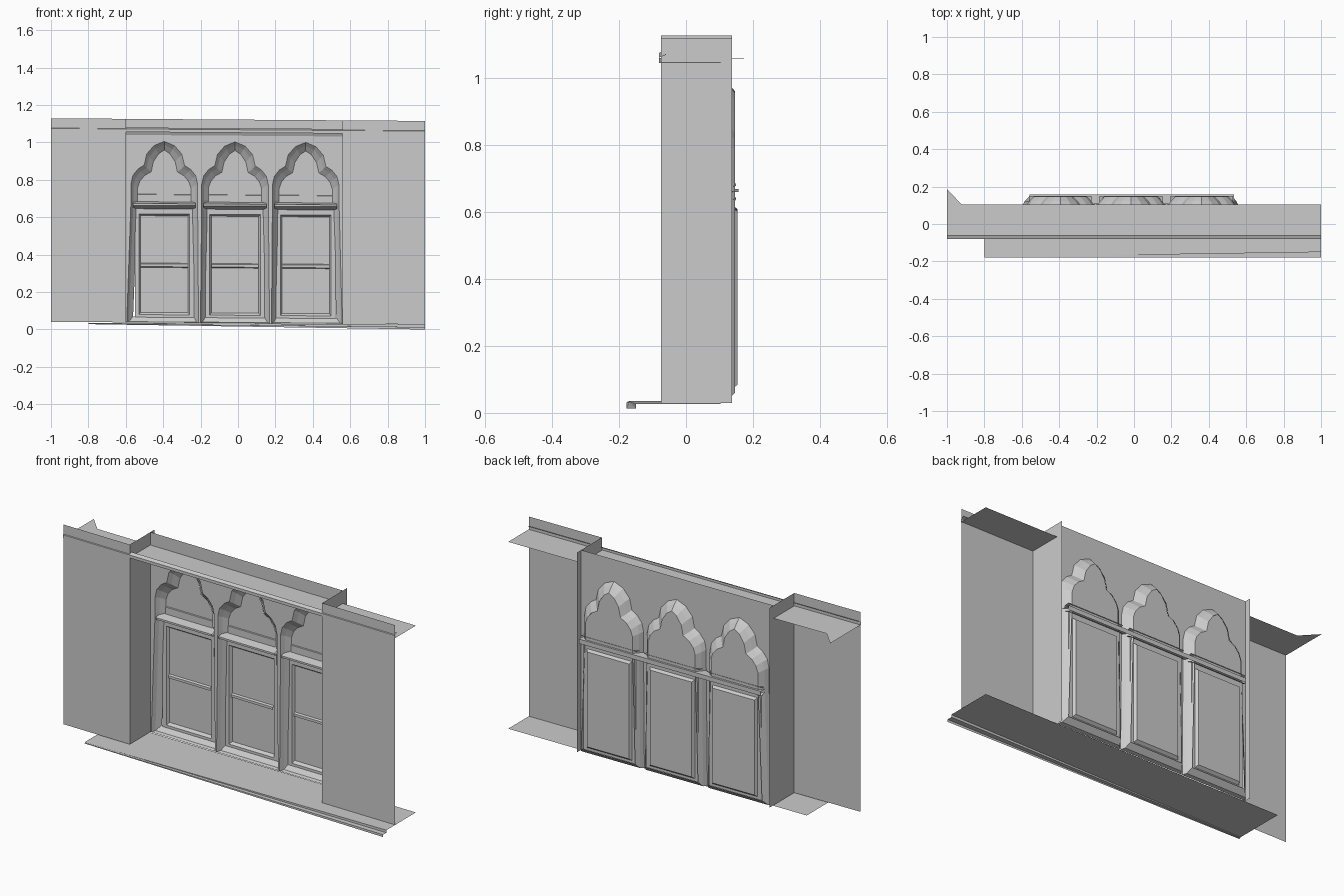
import bpy, bmesh

if "Cube" in bpy.data.objects:
    bpy.data.objects.remove(bpy.data.objects["Cube"])

SLOPE = -0.007   # the whole facade falls slightly to the right


def mesh(name, polys):
    """Object from a list of polygons, each a list of (x, y, z)."""
    bm = bmesh.new()
    for p in polys:
        bm.faces.new([bm.verts.new((x, y, z + SLOPE * x)) for x, y, z in p])
    bmesh.ops.remove_doubles(bm, verts=bm.verts, dist=0.0004)
    me = bpy.data.meshes.new(name)
    bm.to_mesh(me)
    bm.free()
    ob = bpy.data.objects.new(name, me)
    bpy.context.collection.objects.link(ob)
    return ob


def front(x0, x1, z0, z1, y):
    return [(x0, y, z0), (x1, y, z0), (x1, y, z1), (x0, y, z1)]


def side(x, y0, y1, z0, z1):
    return [(x, y0, z0), (x, y1, z0), (x, y1, z1), (x, y0, z1)]


def extrude_x(profile, x0, x1):
    """Sheet swept along x from an open (y, z) profile."""
    return [[(x0, *a), (x1, *a), (x1, *b), (x0, *b)]
            for a, b in zip(profile, profile[1:])]


def bridge(a, b):
    return [[a[i], a[i + 1], b[i + 1], b[i]] for i in range(len(a) - 1)]


YF, YW, YS = -0.075, 0.103, 0.137   # pilaster front, wall, end of side sheets
XL, XR, Z0, Z1 = -0.60, 0.56, 0.034, 1.122

# Pilaster faces and their inner returns
for name, x0, x1, xi in (("left", -1, XL, XL), ("right", XR, 1, XR)):
    mesh(name + "_pilaster", [front(x0, x1, Z0, Z1, YF)])
    mesh(name + "_pilaster_return", [side(xi, YF, YS, Z0, Z1)])

# Cornice shelf with a mitred left end, and its thin lip
ZC = 1.052
mesh("cornice_shelf", [[(-1, -0.08, ZC), (1, -0.08, ZC), (1, YW, ZC),
                        (-0.92, YW, ZC), (-1, 0.187, ZC)]])
mesh("cornice_lip", extrude_x([(-0.08, ZC), (-0.08, 1.068), (-0.06, 1.076)], -1, 1))

# Ledge at the foot with a stepped front edge
mesh("foot_ledge", [[(-0.8, -0.178, 0.03), (1, -0.15, 0.034), (1, YW, 0.034), (-0.8, YW, 0.03)]])
mesh("foot_ledge_steps", [
    [(-0.8, -0.17, 0.03), (1, -0.15, 0.034), (1, -0.15, 0.02), (-0.8, -0.17, 0.027)],
    [(-0.8, -0.17, 0.027), (1, -0.15, 0.02), (1, -0.178, 0.02), (-0.8, -0.178, 0.026)],
    [(-0.8, -0.178, 0.026), (1, -0.178, 0.02), (1, -0.178, 0.007), (-0.8, -0.178, 0.023)]])

# Half outlines of the trefoil arch: front edge, front chamfer and back edge
OUTER = [(0.187, Z0), (0.178, 0.69), (0.178, 0.775), (0.168, 0.82), (0.14, 0.855),
         (0.108, 0.875), (0.094, 0.935), (0.055, 0.98), (0, 1.003)]
MIDDLE = [(0.176, Z0 + 0.004), (0.165, 0.69), (0.165, 0.768), (0.153, 0.808), (0.128, 0.84),
          (0.094, 0.86), (0.08, 0.92), (0.045, 0.962), (0, 0.985)]
INNER = [(0.160, 0.065), (0.142, 0.69), (0.142, 0.755), (0.13, 0.79), (0.105, 0.82),
         (0.07, 0.84), (0.058, 0.895), (0.03, 0.937), (0, 0.957)]


def arch(half, cx, y, dl=0.0, dr=0.0):
    """Full outline, left foot to right foot; dl and dr widen the feet."""
    left = [(cx - x - (dl if i == 0 else 0), y, z) for i, (x, z) in enumerate(half)]
    right = [(cx + x + (dr if i == 0 else 0), y, z) for i, (x, z) in enumerate(half[:-1])]
    return left + right[::-1]


WINDOWS = [("left", -0.394, 0.014, -0.004), ("middle", -0.016, -0.002, -0.002),
           ("right", 0.362, -0.004, 0.008)]

# Wall sheet around the three openings
outline = [(XL, YW, Z0), (XL, YW, Z1), (XR, YW, Z1), (XR, YW, Z0)]
for _, cx, dl, dr in WINDOWS[::-1]:
    outline += arch(OUTER, cx, YW, dl, dr)[::-1]
mesh("window_wall", [outline])
mesh("wall_moulding", extrude_x([(YW - 0.004, 1.036), (YW - 0.012, ZC)], XL, XR))

for name, cx, dl, dr in WINDOWS:
    # Stepped reveal going back to the glass
    a = arch(OUTER, cx, YW, dl, dr)
    b = arch(MIDDLE, cx, YW + 0.02, dl, dr)
    c = arch(INNER, cx, 0.147, dl / 2, dr / 2)
    mesh(name + "_reveal", bridge(a, b) + bridge(b, c))
    mesh(name + "_sill", [[a[0], a[-1], b[-1], b[0]], [b[0], b[-1], c[-1], c[0]]])

    # Upper pane behind the arch, with a low rail
    upper = arch([(0.142, 0.66)] + INNER[1:], cx, 0.146)
    mesh(name + "_arch_pane", [upper])
    mesh(name + "_arch_rail", extrude_x([(0.146, 0.72), (0.14, 0.718), (0.14, 0.68)],
                                        cx - 0.142, cx + 0.142))

    # Transom shelf with a splayed underside
    mesh(name + "_transom", extrude_x([(0.15, 0.682), (0.095, 0.67), (0.095, 0.66), (0.15, 0.638)],
                                      cx - 0.168, cx + 0.168))

    # Lower sash: frame, inner bead, pane and meeting rail
    def ring(hw, z0, z1, y):
        p = front(cx - hw, cx + hw, z0, z1, y)
        return p + p[:1]
    r = [ring(0.158, 0.062, 0.642, 0.14), ring(0.136, 0.076, 0.615, 0.14),
         ring(0.126, 0.088, 0.605, 0.154)]
    mesh(name + "_sash_frame", bridge(r[0], r[1]) + bridge(r[1], r[2]))
    mesh(name + "_sash_pane", [r[2][:4]])
    mesh(name + "_meeting_rail",
         extrude_x([(0.154, 0.352), (0.144, 0.347), (0.144, 0.333), (0.154, 0.328)],
                   cx - 0.126, cx + 0.126))

# Shelf running behind the mullions
mesh("transom_back", extrude_x([(YW + 0.004, 0.664), (0.157, 0.664), (0.157, 0.64)], -0.56, 0.535))
